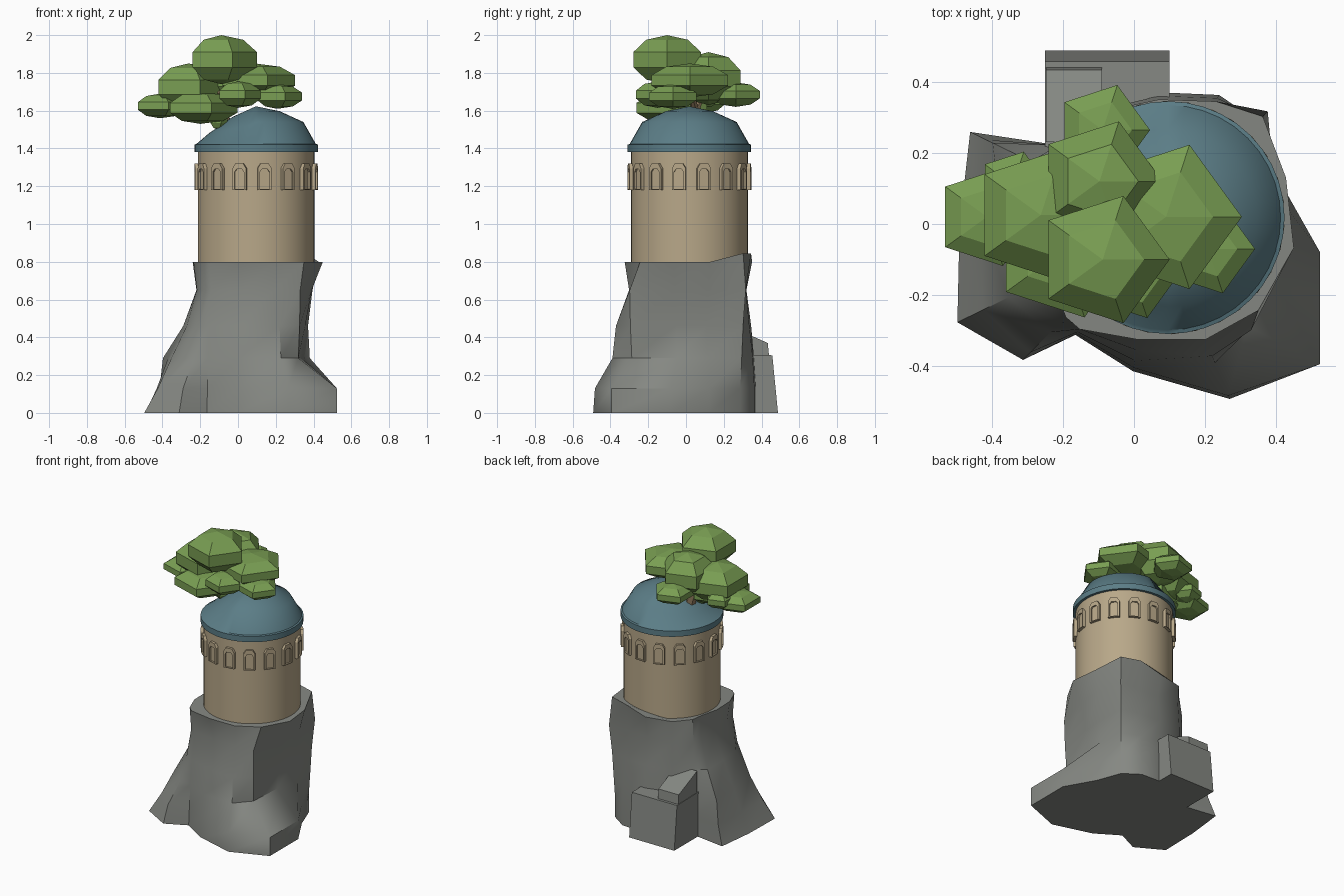
import bpy, bmesh, math
from mathutils import Vector, Matrix

if "Cube" in bpy.data.objects:
    bpy.data.objects.remove(bpy.data.objects["Cube"])


def mat(name, rgb):
    m = bpy.data.materials.new(name)
    m.diffuse_color = (*rgb, 1)
    m.use_nodes = True
    m.node_tree.nodes["Principled BSDF"].inputs["Base Color"].default_value = m.diffuse_color
    return m


STONE = mat("grey rock", (0.235, 0.245, 0.225))
TAN = mat("tan wall", (0.48, 0.39, 0.25))
TEAL = mat("teal roof", (0.105, 0.205, 0.24))
LEAF = mat("leaf green", (0.19, 0.34, 0.085))
BARK = mat("brown bark", (0.30, 0.21, 0.12))
CX, CY = 0.096, 0.018      # tower axis


def finish(bm, name, material, smooth=None):
    bmesh.ops.recalc_face_normals(bm, faces=bm.faces)
    me = bpy.data.meshes.new(name)
    bm.to_mesh(me)
    bm.free()
    me.materials.append(material)
    if smooth:
        me.shade_smooth()
        me.set_sharp_from_angle(angle=math.radians(smooth))
    ob = bpy.data.objects.new(name, me)
    bpy.context.collection.objects.link(ob)
    return ob


def loft(bm, rings):
    """Skin a stack of equal-length closed rings and cap the ends."""
    vs = [[bm.verts.new(p) for p in r] for r in rings]
    n = len(vs[0])
    for a, b in zip(vs, vs[1:]):
        for i in range(n):
            j = (i + 1) % n
            bm.faces.new((a[i], a[j], b[j], b[i]))
    bm.faces.new(vs[0][::-1])
    bm.faces.new(vs[-1])


def circle(r, z, n, cx=CX, cy=CY):
    return [(cx + r * math.cos(2 * math.pi * i / n),
             cy + r * math.sin(2 * math.pi * i / n), z) for i in range(n)]


# rock pillar: one column per direction (angle, radius at each height)
LEVELS = (0, 0.13, 0.29, 0.46, 0.65, 0.80)
COLUMNS = [
    (-10, .46, .46, .27, .29, .325, .385),
    (20, .36, .36, .33, .32, .345, .38),
    (46, .40, .40, .41, .42, .44, .42),
    (65, .40, .40, .39, .37, .35, .38),
    (90, .37, .37, .36, .345, .32, .35),
    (120, .38, .37, .36, .365, .355, .36),
    (142, .36, .36, .36, .36, .36, .34),
    (154, .59, .54, .52, .40, .315, .31),
    (180, .56, .50, .44, .36, .29, .31),
    (206, .63, .55, .47, .38, .32, .34),
    (225, .54, .51, .43, .39, .36, .37),
    (233, .39, .385, .38, .37, .35, .37),
    (260, .42, .41, .39, .36, .30, .33),
    (292, .53, .52, .42, .40, .325, .35),
    (319, .60, .60, .38, .39, .395, .37),
]
bm = bmesh.new()
rings = []
for k, z in enumerate(LEVELS):
    ring = []
    for c in COLUMNS:
        # the front right ridge leans forward above its foot
        a = math.radians(c[0] - (8 if c[0] == 319 and 2 <= k <= 4 else 0))
        lift = 0.045 if k == 5 and 30 < c[0] < 70 else 0
        ring.append((0.07 + c[k + 1] * math.cos(a), c[k + 1] * math.sin(a), z + lift))
    rings.append(ring)
loft(bm, rings)
finish(bm, "rock_pillar", STONE, 42)


# stepped outcrop on the back of the rock
def block(name, x0, x1, y0, y1, h0, h1, slope):
    bm = bmesh.new()
    for x in (x0, x1):
        for y, z in ((y0, 0), (y1, 0), (y0, h0), (y1 - slope, h1)):
            bm.verts.new((x, y, z))
    bmesh.ops.convex_hull(bm, input=bm.verts)
    bmesh.ops.dissolve_limit(bm, angle_limit=0.02, verts=bm.verts, edges=bm.edges)
    finish(bm, name, STONE)


block("back_ledge_low", -0.25, 0.10, 0.20, 0.487, 0.31, 0.305, 0.03)
block("back_ledge_high", -0.247, -0.09, 0.23, 0.468, 0.46, 0.37, 0.035)

# round tower wall
bm = bmesh.new()
loft(bm, [circle(0.309, 0.78, 48), circle(0.309, 1.40, 48)])
finish(bm, "tower_wall", TAN, 35)

# domed roof, sunken on the side where the tree grows
bm = bmesh.new()
rings = [circle(r, z, 40) for r, z in
         ((0.30, 1.38), (0.327, 1.38), (0.327, 1.42), (0.316, 1.424),
          (0.25, 1.54), (0.125, 1.597), (0.004, 1.622))]
for k, drop in ((4, 0.06), (5, 0.03)):
    rings[k] = [(x, y, z - drop * max(0, -math.cos(2 * math.pi * i / 40)) ** 0.7)
                for i, (x, y, z) in enumerate(rings[k])]
loft(bm, rings)
finish(bm, "dome_roof", TEAL, 40)


# ring of arched window frames with recessed panes
def arch(w, z0, z1, z2, depth):
    return [Vector((x, -depth, z)) for x, z in
            ((-w, z0), (w, z0), (w, z1), (w * .58, z2), (-w * .58, z2), (-w, z1))]


bm = bmesh.new()
for k in range(15):
    turn = Matrix.Translation((CX, CY, 0)) @ Matrix.Rotation(math.radians(8 + 24 * k), 4, 'Z')
    shape = (arch(.037, 1.18, 1.295, 1.32, .295), arch(.037, 1.18, 1.295, 1.32, .326),
             arch(.026, 1.185, 1.275, 1.29, .326), arch(.026, 1.185, 1.275, 1.29, .315))
    loft(bm, [[turn @ p for p in ring] for ring in shape])
finish(bm, "window_frames", TAN)


# tree trunk and branches
def limb(bm, a, b, r0, r1):
    a, b = Vector(a), Vector(b)
    rot = (b - a).to_track_quat('Z', 'Y')
    loft(bm, [[p + rot @ Vector(v) for v in circle(r, 0, 6, 0, 0)]
              for p, r in ((a, r0), (b, r1))])


bm = bmesh.new()
fork = (-0.09, 0.05, 1.60)
limb(bm, (-0.03, 0.04, 1.42), fork, 0.045, 0.03)
for tip in ((-0.10, -0.03, 1.70), (-0.10, 0.10, 1.72), (-0.24, 0.03, 1.67),
            (0.03, 0.02, 1.72)):
    limb(bm, fork, tip, 0.022, 0.012)
finish(bm, "tree_trunk", BARK)

# leaf clumps: five-sided flattened balls (x, y, z, radius, half height)
CLUMPS = [
    (-.088, -.10, 1.87, .188, .13), (-.097, .12, 1.77, .177, .14),
    (-.262, .025, 1.725, .195, .125), (-.413, .02, 1.625, .145, .065),
    (-.34, .11, 1.65, .098, .06), (-.088, .264, 1.685, .133, .065),
    (.09, .02, 1.76, .213, .09), (.209, -.07, 1.675, .131, .065),
    (0, -.15, 1.685, .12, .07), (-.2, -.075, 1.615, .197, .085),
    (-.105, -.03, 1.55, .05, .05),
]
for n, (x, y, z, r, h) in enumerate(CLUMPS):
    bm = bmesh.new()
    size = Matrix.Diagonal((r / 0.951, r / 0.951, h, 1))
    spin = Matrix.Rotation(math.radians(-90), 4, 'Z')   # one corner points to +x
    bmesh.ops.create_uvsphere(bm, u_segments=5, v_segments=5, radius=1,
                              matrix=Matrix.Translation((x, y, z)) @ size @ spin)
    finish(bm, f"leaf_clump_{n + 1}", LEAF)
